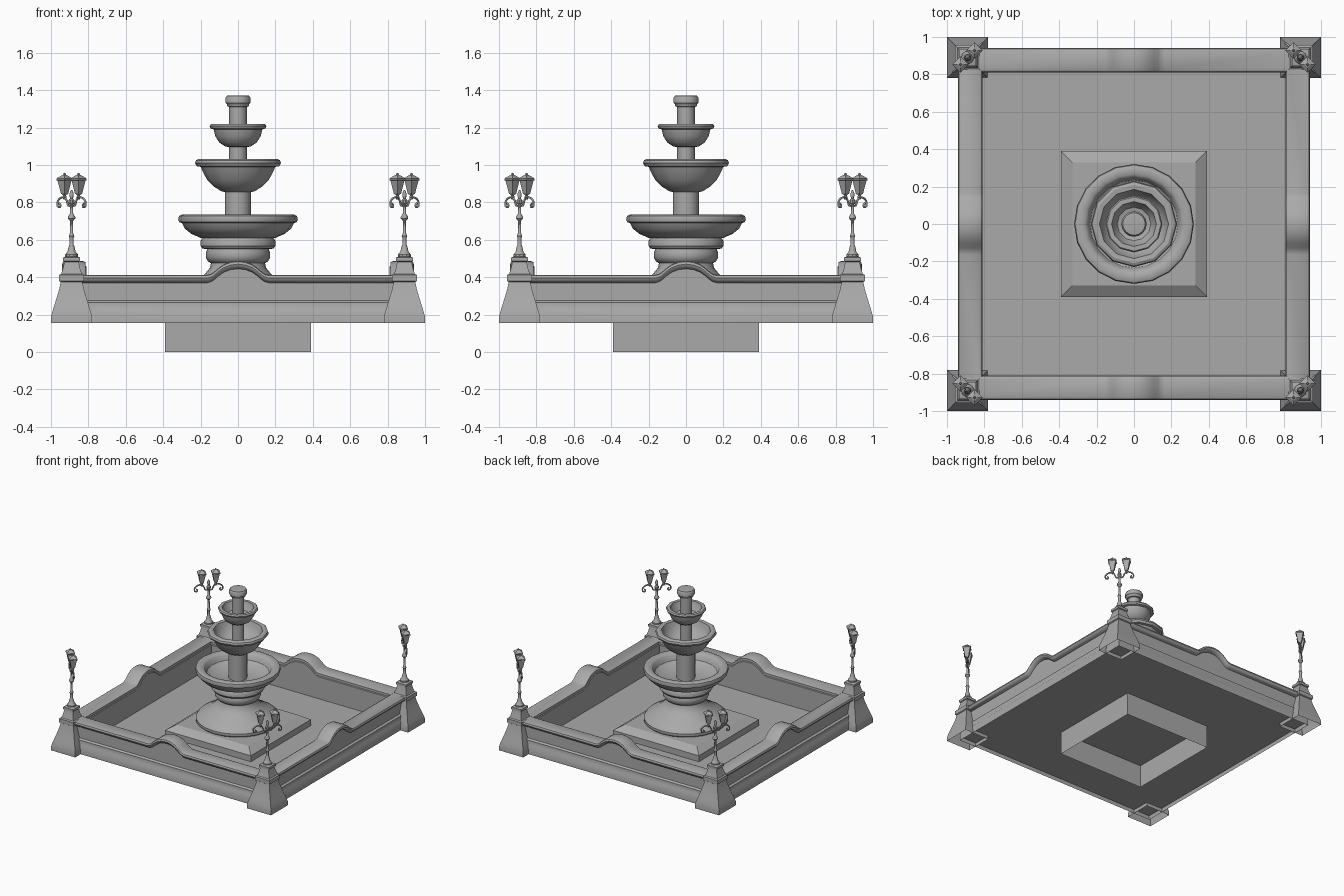
import bpy, bmesh, math
from mathutils import Matrix, Vector

if "Cube" in bpy.data.objects:
    bpy.data.objects.remove(bpy.data.objects["Cube"], do_unlink=True)

stone = bpy.data.materials.new("grey_stone")
stone.use_nodes = True
stone.diffuse_color = (0.4, 0.4, 0.4, 1)
stone.node_tree.nodes["Principled BSDF"].inputs["Base Color"].default_value = (0.4, 0.4, 0.4, 1)


def finish(name, bm, smooth=35):
    """Turn a bmesh into a finished stone object."""
    bmesh.ops.remove_doubles(bm, verts=bm.verts, dist=0.0001)
    bmesh.ops.recalc_face_normals(bm, faces=bm.faces)
    mesh = bpy.data.meshes.new(name)
    bm.to_mesh(mesh)
    bm.free()
    mesh.materials.append(stone)
    if smooth:
        mesh.shade_smooth()
        mesh.set_sharp_from_angle(angle=math.radians(smooth))
    obj = bpy.data.objects.new(name, mesh)
    bpy.context.collection.objects.link(obj)
    return obj


def loft(name, profile, sides, centre=(0, 0), turn=0, cap_low=False, cap_top=True, smooth=35):
    """Stack rings of (radius, height); four sides gives a square of that half width."""
    bm = bmesh.new()
    grow = math.sqrt(2) if sides == 4 else 1
    start = turn + (math.pi / 4 if sides == 4 else 0)
    rings = []
    for r, z in profile:
        ring = []
        for i in range(sides):
            a = start + math.tau * i / sides
            ring.append(bm.verts.new((centre[0] + r * grow * math.cos(a),
                                      centre[1] + r * grow * math.sin(a), z)))
        rings.append(ring)
    for low, high in zip(rings, rings[1:]):
        for i in range(sides):
            j = (i + 1) % sides
            bm.faces.new((low[i], low[j], high[j], high[i]))
    if cap_low:
        bm.faces.new(rings[0][::-1])
    if cap_top:
        bm.faces.new(rings[-1])
    return finish(name, bm, smooth)


def tube(name, points, radius):
    """Round bar through the points."""
    curve = bpy.data.curves.new(name, "CURVE")
    curve.dimensions = "3D"
    curve.bevel_depth = radius
    curve.bevel_resolution = 1
    curve.resolution_u = 3
    curve.use_fill_caps = True
    spline = curve.splines.new("NURBS")
    spline.points.add(len(points) - 1)
    for p, co in zip(spline.points, points):
        p.co = (*co, 1)
    spline.order_u = 3
    spline.use_endpoint_u = True
    curve.materials.append(stone)
    bpy.context.collection.objects.link(bpy.data.objects.new(name, curve))


# Pool wall: moulded section swept round the square, coping arched mid-side
section = [(.93, .156), (.93, .215), (.92, .23), (.92, .265), (.905, .275), (.905, .37),
           (.925, .375), (.935, .383), (.94, .395), (.935, .408), (.925, .413),
           (.83, .413), (.815, .405), (.815, .385), (.81, .38), (.81, .2)]
arch = [(0, .075), (.04, .07), (.075, .057), (.105, .036), (.13, .014), (.145, .005), (.165, 0)]
columns = [(-x, h) for x, h in arch[:0:-1]] + arch
bm = bmesh.new()
for quarter in range(4):
    spin = Matrix.Rotation(quarter * math.pi / 2, 3, "Z")
    strips = []
    for side in (-1, 0, 1):
        for x, h in (columns if side == 0 else [(0, 0)]):
            strip = []
            for d, z in section:
                lift = h if z > .3 else 0
                strip.append(bm.verts.new(spin @ Vector((side * d if side else x, -d, z + lift))))
            strips.append(strip)
    for a, b in zip(strips, strips[1:]):
        for i in range(len(section) - 1):
            bm.faces.new((a[i], b[i], b[i + 1], a[i + 1]))
finish("pool_wall", bm)

# Pool floor and the hollow square plinth through it
loft("pool_floor", [(.925, .185), (.925, .2)], 4, cap_low=True, smooth=0)
loft("plinth", [(.39, 0), (.39, .25), (.33, .29)], 4, smooth=0)

# Fountain pedestal and large basin
loft("pedestal", [(.30, .285), (.315, .30), (.315, .32), (.30, .34), (.25, .365), (.21, .39),
                  (.175, .42), (.15, .45), (.145, .475), (.16, .485), (.172, .505), (.172, .53),
                  (.165, .55), (.19, .553), (.20, .567), (.20, .595), (.19, .61)], 24)
loft("large_basin", [(.17, .605), (.20, .61), (.25, .632), (.285, .66), (.30, .69), (.315, .695),
                     (.32, .71), (.315, .728), (.30, .735), (.265, .732), (.25, .72),
                     (.235, .68), (.19, .65), (.05, .64)], 20)

# Middle and small bowls, with their columns
loft("lower_column", [(.07, .63), (.07, .87)], 16)
loft("middle_bowl", [(.07, .855), (.09, .86), (.13, .885), (.165, .92), (.188, .965), (.20, .99),
                     (.22, .993), (.23, 1.01), (.225, 1.025), (.21, 1.033), (.185, 1.03),
                     (.175, 1.0), (.15, .95), (.10, .92), (.03, .91)], 12)
loft("middle_column", [(.047, .9), (.047, 1.11)], 16)
loft("small_bowl", [(.045, 1.095), (.07, 1.1), (.10, 1.12), (.122, 1.155), (.13, 1.19), (.147, 1.195),
                    (.152, 1.208), (.145, 1.218), (.12, 1.218), (.112, 1.19), (.09, 1.155),
                    (.03, 1.14)], 12)
loft("upper_column", [(.047, 1.13), (.047, 1.31), (.057, 1.313), (.06, 1.325), (.067, 1.332),
                      (.068, 1.355), (.06, 1.37), (.045, 1.372)], 16)

# Corner piers, each with a twin lantern
pier = [(.11, .156), (.11, .185), (.103, .215), (.092, .25), (.078, .295), (.065, .34), (.058, .375),
        (.066, .38), (.066, .412), (.055, .418), (.045, .45), (.038, .482), (.045, .486),
        (.045, .505), (.03, .512)]
post = [(.034, .505), (.034, .522), (.022, .535), (.017, .56), (.011, .575), (.011, .61), (.015, .62),
        (.009, .635), (.008, .70), (.02, .715), (.02, .722), (.009, .74), (.008, .785), (.016, .795),
        (.016, .812), (.008, .82), (.012, .845), (.004, .865)]
lantern = [(.006, .838), (.014, .848), (.026, .915), (.031, .92), (.031, .927), (.012, .944),
           (.006, .946), (.003, .957)]
scroll = [(.0, .785), (.025, .775), (.035, .81), (.053, .83), (.085, .825), (.108, .805),
          (.107, .778), (.088, .772), (.082, .788), (.094, .794)]
for sx in (-1, 1):
    for sy in (-1, 1):
        cx, cy = sx * .89, sy * .89
        corner = ("right", "left")[sx > 0] + ("_front", "_back")[sy > 0]
        loft(corner + "_pier", pier, 4, (cx, cy))
        loft(corner + "_lamp_post", post, 10, (cx, cy))
        for side in (-1, 1):
            out = Vector((-sy, sx)) * side / math.sqrt(2)
            tag = corner + ("_inner" if side < 0 else "_outer")
            lx, ly = cx + out.x * .053, cy + out.y * .053
            loft(tag + "_lantern", lantern, 4, (lx, ly), turn=math.pi / 4, cap_low=True, smooth=0)
            loft(tag + "_lantern_stem", [(.006, .815), (.011, .828), (.006, .842)], 8, (lx, ly))
            tube(tag + "_scroll_arm",
                 [(cx + out.x * u, cy + out.y * u, z) for u, z in scroll], .0055)
